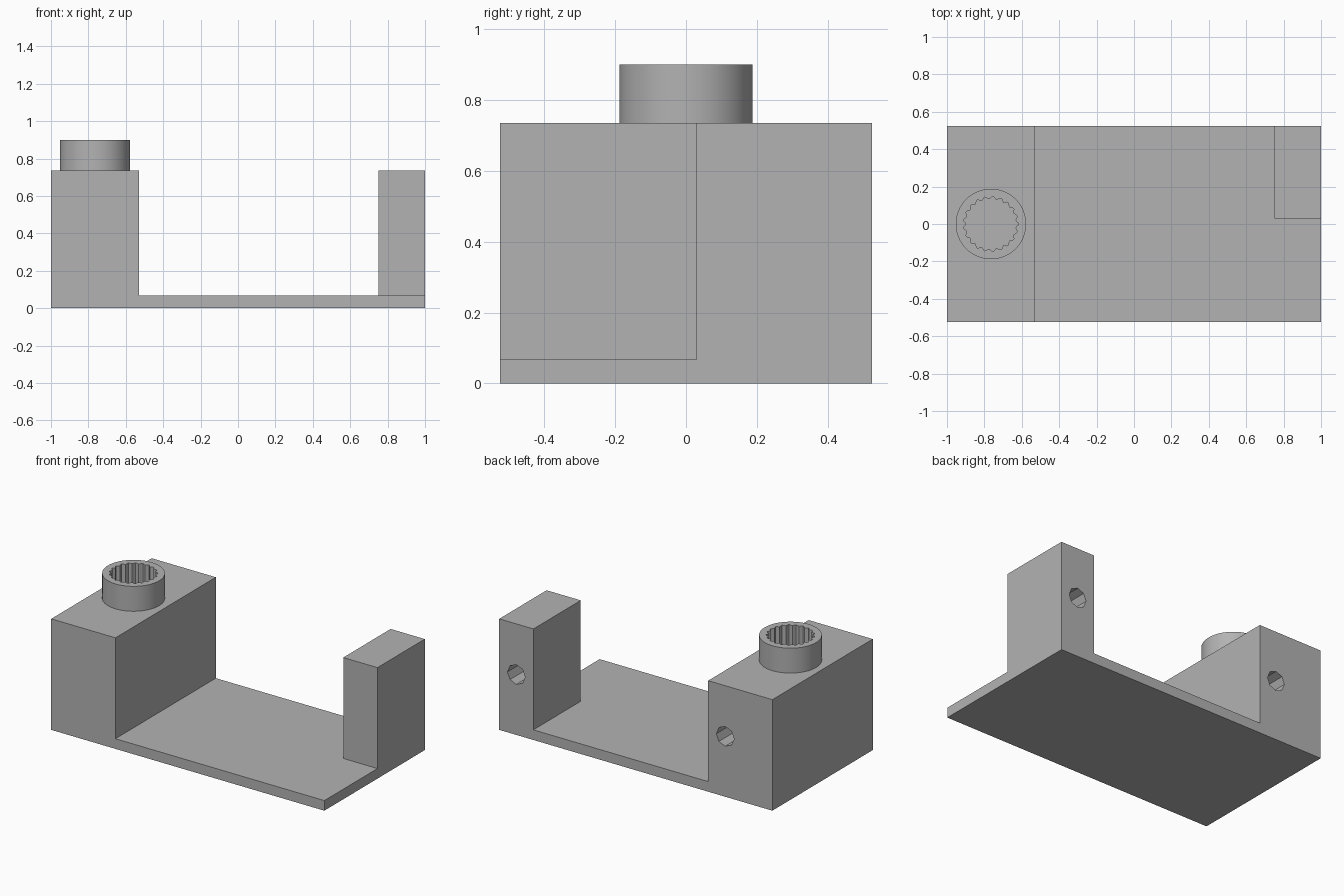
import bpy
import bmesh
from math import sin, cos, pi, radians
from mathutils import Matrix

if "Cube" in bpy.data.objects:
    bpy.data.objects.remove(bpy.data.objects["Cube"], do_unlink=True)

# Single plain grey
grey = bpy.data.materials.new("plain_grey")
grey.use_nodes = True
GREY = (0.45, 0.45, 0.45, 1)
grey.diffuse_color = GREY
grey.node_tree.nodes["Principled BSDF"].inputs["Base Color"].default_value = GREY

HALF_Y = 0.525
FLOOR, TOP = 0.067, 0.735
BLOCK_X, POST_X, POST_Y = -0.53, 0.75, 0.03


def finish(name, bm):
    bmesh.ops.recalc_face_normals(bm, faces=bm.faces)
    mesh = bpy.data.meshes.new(name)
    bm.to_mesh(mesh)
    bm.free()
    mesh.materials.append(grey)
    obj = bpy.data.objects.new(name, mesh)
    bpy.context.collection.objects.link(obj)
    return obj


def prism(name, profile, y0, y1):
    """Extrude an x-z profile from y0 to y1."""
    bm = bmesh.new()
    face = bm.faces.new([bm.verts.new((x, y0, z)) for x, z in profile])
    ext = bmesh.ops.extrude_face_region(bm, geom=[face])
    moved = [g for g in ext["geom"] if isinstance(g, bmesh.types.BMVert)]
    bmesh.ops.translate(bm, verts=moved, vec=(0, y1 - y0, 0))
    return finish(name, bm)


def combine(target, other, operation):
    """Boolean one part with another, then drop the helper."""
    other.hide_render = True
    mod = target.modifiers.new(operation, "BOOLEAN")
    mod.object, mod.operation, mod.solver = other, operation, "EXACT"
    bpy.context.view_layer.objects.active = target
    bpy.ops.object.modifier_apply(modifier=mod.name)
    bpy.data.objects.remove(other, do_unlink=True)


# Base plate with the tall block on one end
body = prism("bracket_body", [(-1, 0), (1, 0), (1, FLOOR), (BLOCK_X, FLOOR),
                              (BLOCK_X, TOP), (-1, TOP)], -HALF_Y, HALF_Y)

# Rear corner post
post = prism("corner_post", [(POST_X, 0), (1, 0), (1, TOP), (POST_X, TOP)],
             POST_Y, HALF_Y)
combine(body, post, "UNION")

# Blind screw holes in the back of the block and the post
HOLE_R, HOLE_DEPTH, HOLE_Z = 0.065, 0.3, 0.4
for x in (-0.655, 0.875):
    bm = bmesh.new()
    bmesh.ops.create_cone(bm, cap_ends=True, segments=8, radius1=HOLE_R,
                          radius2=HOLE_R, depth=2 * HOLE_DEPTH,
                          matrix=Matrix.Translation((x, HALF_Y, HOLE_Z))
                          @ Matrix.Rotation(radians(90), 4, "X"))
    combine(body, finish("screw_hole_cutter", bm), "DIFFERENCE")

# Round collar with a splined socket
TEETH, STEPS = 21, 8
COUNT = TEETH * STEPS
CX, COLLAR_R, COLLAR_TOP = -0.765, 0.188, 0.9
bm = bmesh.new()


def ring(radius, z):
    points = []
    for i in range(COUNT):
        a = 2 * pi * i / COUNT
        r = radius(a)
        points.append(bm.verts.new((CX + r * cos(a), r * sin(a), z)))
    return points


def outer(a):
    return COLLAR_R


def spline(a):
    return 0.14 + 0.007 * cos(TEETH * a)


loops = [ring(outer, TOP), ring(outer, COLLAR_TOP),
         ring(spline, COLLAR_TOP), ring(spline, TOP + 0.001)]
for lower, upper in zip(loops, loops[1:]):
    for i in range(COUNT):
        j = (i + 1) % COUNT
        bm.faces.new((lower[i], lower[j], upper[j], upper[i]))
bm.faces.new(loops[-1])
collar = finish("splined_collar", bm)

bpy.ops.object.select_all(action="DESELECT")
collar.select_set(True)
bpy.context.view_layer.objects.active = collar
bpy.ops.object.shade_smooth_by_angle(angle=radians(30))
